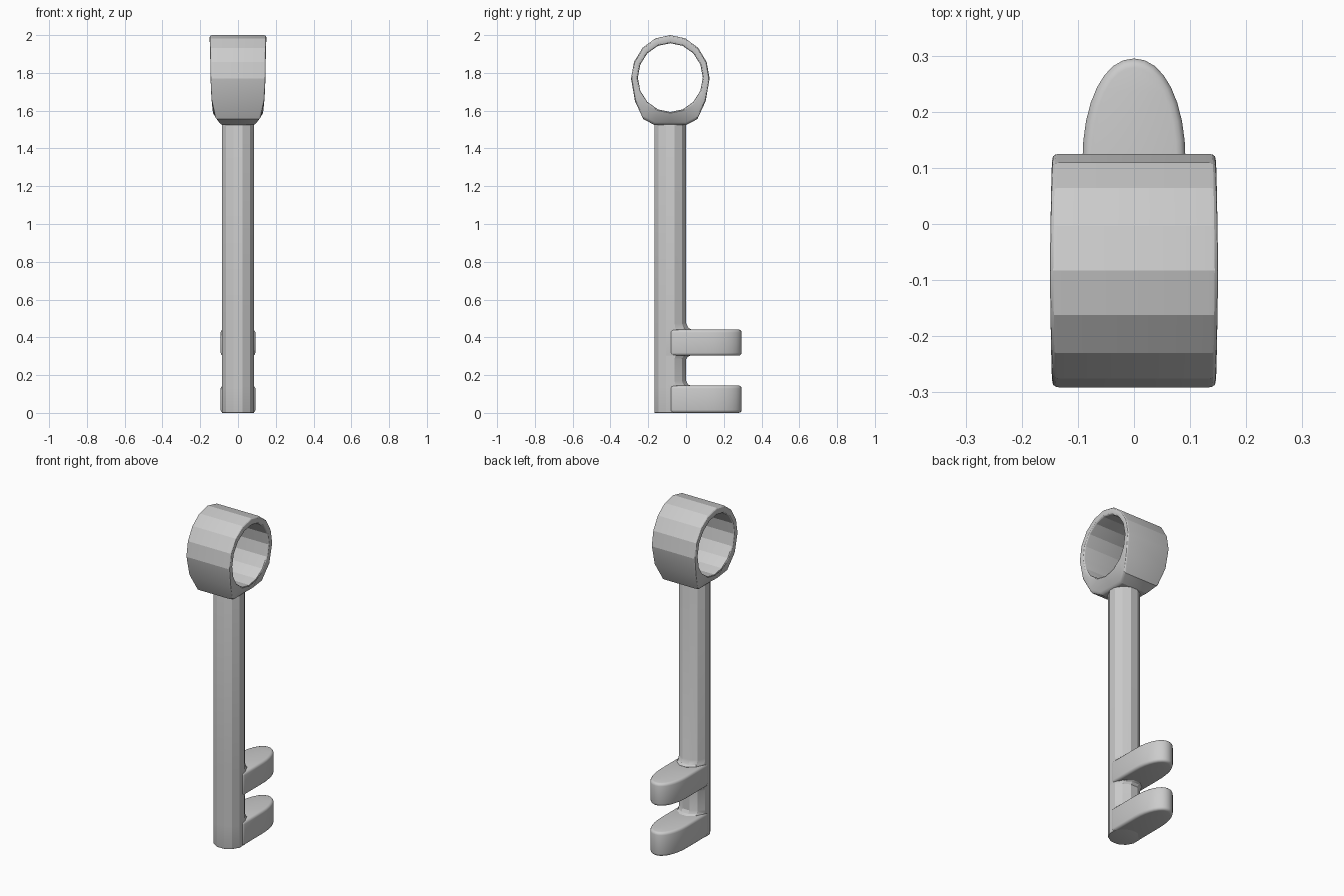
import bpy, bmesh, math

if "Cube" in bpy.data.objects:
    bpy.data.objects.remove(bpy.data.objects["Cube"])

CY = -0.083  # shared y centre of shaft and ring


def loft(name, rings, closed, bevel, segments, smooth):
    """Bridge rings of points; closed joins last to first, else caps the ends."""
    bm = bmesh.new()
    vs = [[bm.verts.new(p) for p in ring] for ring in rings]
    n, m = len(vs), len(vs[0])
    for i in range(n if closed else n - 1):
        a, b = vs[i], vs[(i + 1) % n]
        for j in range(m):
            k = (j + 1) % m
            bm.faces.new((a[j], a[k], b[k], b[j]))
    if not closed:
        bm.faces.new(vs[0])
        bm.faces.new(vs[-1])
    bmesh.ops.recalc_face_normals(bm, faces=bm.faces)
    mesh = bpy.data.meshes.new(name)
    bm.to_mesh(mesh)
    bm.free()
    ob = bpy.data.objects.new(name, mesh)
    bpy.context.collection.objects.link(ob)
    mod = ob.modifiers.new("rounded_edges", 'BEVEL')
    mod.width, mod.segments = bevel, segments
    mod.limit_method, mod.angle_limit = 'ANGLE', math.radians(40)
    bpy.ops.object.select_all(action='DESELECT')
    bpy.context.view_layer.objects.active = ob
    ob.select_set(True)
    bpy.ops.object.modifier_apply(modifier=mod.name)
    bpy.ops.object.shade_smooth_by_angle(angle=math.radians(smooth))
    return ob


# Ring: 16-sided loop, thicker and narrowing towards the shaft at the bottom
LOWER = [(0, 1.525, .088), (.085, 1.525, .092), (.143, 1.555, .118), (.187, 1.65, .14)]
sections = []
for i in range(16):
    a = math.tau * i / 16
    s, c = math.sin(a), math.cos(a)
    k = min(i, 16 - i)
    side = 1 if i <= 8 else -1
    if k < 4:
        y, z, w = LOWER[k]
        y *= side
    else:
        y, z, w = .208 * s, 1.77 - .23 * c, .146 + .001 * (k - 4)
    wi = .138 + .0015 * k
    yi, zi = CY + .172 * s, 1.775 - .182 * c
    sections.append([(-w, CY + y, z), (w, CY + y, z), (wi, yi, zi), (-wi, yi, zi)])
loft("key_ring", sections, True, .012, 3, 20)

# Shaft: 12-sided, flared towards the bits where they join
FLARE = [(0, 0), (.14, .0), (.144, .028), (.150, .010), (.17, 0), (.285, 0), (.298, .010),
         (.306, .028), (.309, 0), (.436, 0), (.441, .03), (.449, .012), (.475, 0), (1.55, 0)]
rings = []
for z, f in FLARE:
    ring = []
    for j in range(12):
        a = math.tau * (j + .5) / 12
        x, y = .088 * math.cos(a), .087 * math.sin(a)
        if y > 0:
            y *= 1 + f / .084
        ring.append((x, CY + y, z))
    rings.append(ring)
shaft = loft("key_shaft", rings[:1] + rings[1:], False, .012, 3, 25)

# Bits: two rounded tongues sticking out of the lower shaft
outline = [(.092, CY)]
for j in range(17):
    a = math.pi * j / 16
    c, s = math.cos(a), math.sin(a)
    outline.append((math.copysign(abs(c) ** .95, c) * .092, .11 + .185 * s ** .95 if s > 1e-6 else .11))
outline.append((-.092, CY))
for name, z0, z1 in (("lower_bit", 0, .145), ("upper_bit", .303, .441)):
    loft(name, [[(x, y, z) for x, y in outline] for z in (z0, z1)], False, .016, 3, 40)
